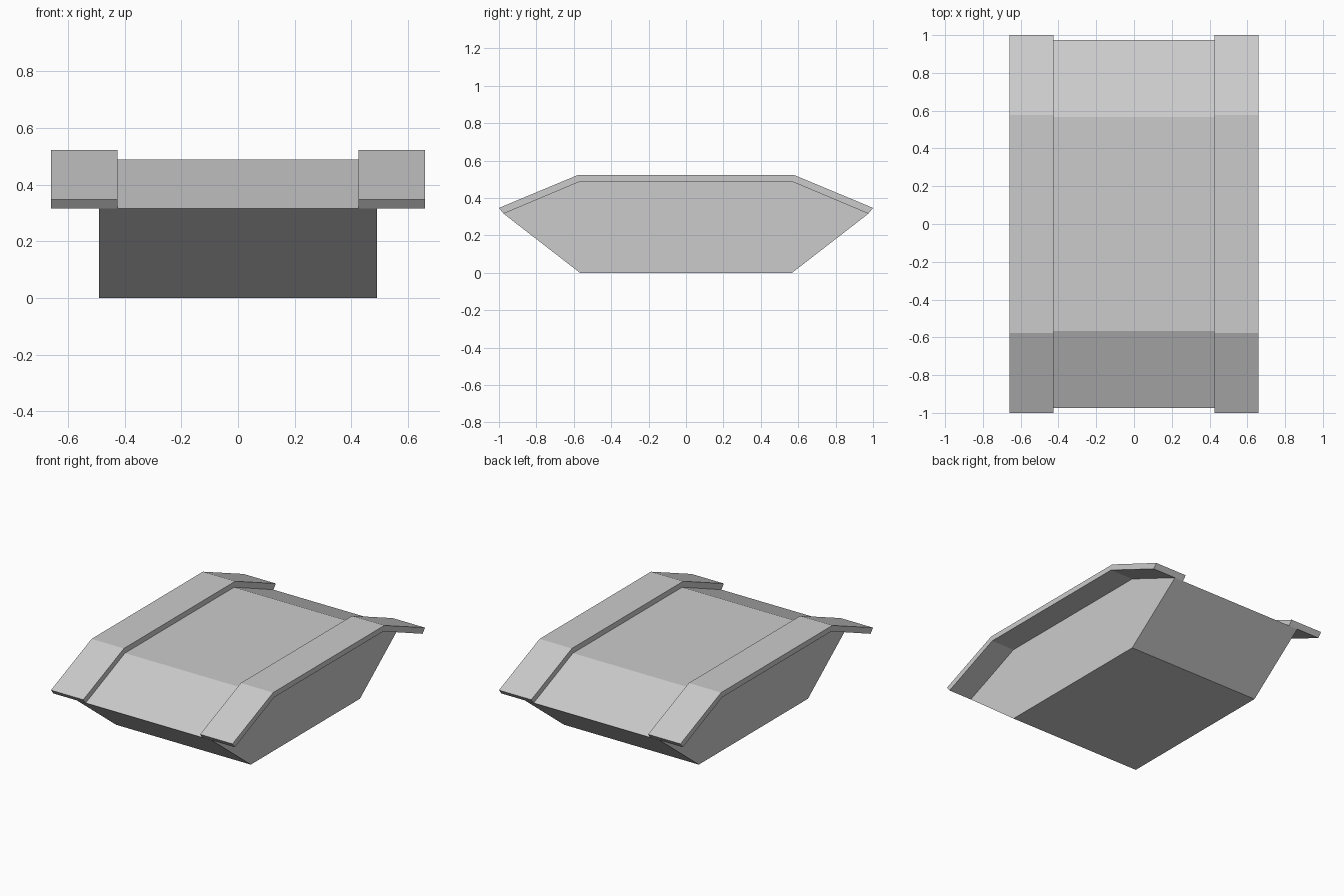
import bpy
import bmesh

if "Cube" in bpy.data.objects:
    bpy.data.objects.remove(bpy.data.objects["Cube"])


def extrude_profile(name, profile, x0, x1):
    """Extrude a (y, z) profile along x from x0 to x1."""
    bm = bmesh.new()
    face = bm.faces.new([bm.verts.new((x0, y, z)) for y, z in profile])
    ext = bmesh.ops.extrude_face_region(bm, geom=[face])
    verts = [v for v in ext["geom"] if isinstance(v, bmesh.types.BMVert)]
    bmesh.ops.translate(bm, verts=verts, vec=(x1 - x0, 0, 0))
    bmesh.ops.recalc_face_normals(bm, faces=bm.faces)
    mesh = bpy.data.meshes.new(name)
    bm.to_mesh(mesh)
    bm.free()
    obj = bpy.data.objects.new(name, mesh)
    bpy.context.collection.objects.link(obj)
    return obj


# Hull: six-sided side profile, full width
deck = [(0.975, 0.316), (0.567, 0.488), (-0.567, 0.488), (-0.975, 0.316)]
extrude_profile("hull", [(-0.567, 0), (0.567, 0)] + deck, -0.49, 0.49)

# Fenders: bent slabs resting on the deck and overhanging the sides
outer = [(-1.0, 0.347), (-0.578, 0.523), (0.578, 0.523), (1.0, 0.347)]
for side, x0, x1 in (("left", -0.66, -0.425), ("right", 0.425, 0.66)):
    extrude_profile(side + "_fender", outer + deck, x0, x1)
